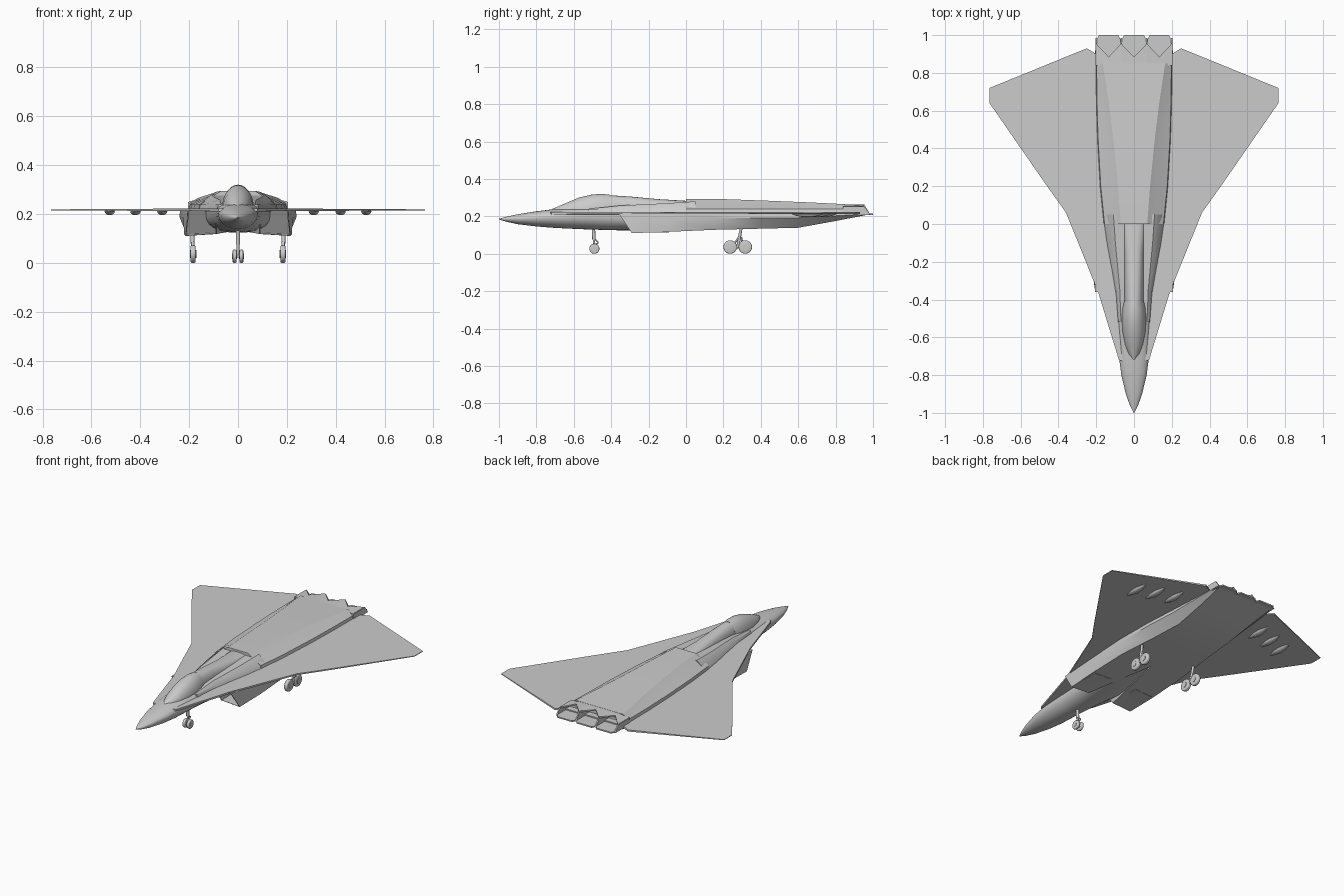
import bpy, bmesh, math
from mathutils import Vector

if "Cube" in bpy.data.objects:
    bpy.data.objects.remove(bpy.data.objects["Cube"])


def finish(name, bm, angle=30):
    bmesh.ops.remove_doubles(bm, verts=bm.verts, dist=1e-5)
    bmesh.ops.recalc_face_normals(bm, faces=bm.faces)
    me = bpy.data.meshes.new(name)
    bm.to_mesh(me)
    bm.free()
    ob = bpy.data.objects.new(name, me)
    bpy.context.collection.objects.link(ob)
    bpy.ops.object.select_all(action='DESELECT')
    ob.select_set(True)
    bpy.context.view_layer.objects.active = ob
    bpy.ops.object.shade_smooth_by_angle(angle=math.radians(angle))
    return ob


def loft(name, rings, angle=30, recess=None):
    """Skin closed rings of points; recess hollows the first end."""
    bm = bmesh.new()
    vs = [[bm.verts.new(p) for p in r] for r in rings]
    n = len(vs[0])
    for a, b in zip(vs, vs[1:]):
        for i in range(n):
            bm.faces.new((a[i], a[(i + 1) % n], b[(i + 1) % n], b[i]))
    front = bm.faces.new(vs[0])
    bm.faces.new(vs[-1])
    if recess:
        bmesh.ops.recalc_face_normals(bm, faces=bm.faces)
        bmesh.ops.inset_region(bm, faces=[front], thickness=0.005)
        ext = bmesh.ops.extrude_face_region(bm, geom=[front])
        bmesh.ops.translate(bm, vec=(0, recess, 0),
                            verts=[v for v in ext['geom'] if isinstance(v, bmesh.types.BMVert)])
        if front.is_valid:
            bm.faces.remove(front)
    return finish(name, bm, angle)


def oval(y, w, zt, zb, zc, e=1.0, n=32):
    """Superellipse section with its widest point at height zc."""
    pts = []
    for i in range(n):
        a = 2 * math.pi * i / n
        c, s = math.cos(a), math.sin(a)
        h = zt - zc if s > 0 else zc - zb
        pts.append((w * math.copysign(abs(c) ** e, c), y,
                    zc + h * math.copysign(abs(s) ** e, s)))
    return pts


def mirrored(y, half):
    return [(x, y, z) for x, z in half] + [(-x, y, z) for x, z in reversed(half)]


def prism(name, pts, lo, hi):
    """Plan outline extruded between heights given as functions of (x, y)."""
    return loft(name, [[(x, y, lo(x, y)) for x, y in pts],
                       [(x, y, hi(x, y)) for x, y in pts]], 20)


def rod(name, a, b, r, n=12, bevel=0.0):
    a, b = Vector(a), Vector(b)
    bm = bmesh.new()
    bmesh.ops.create_cone(bm, cap_ends=True, segments=n, radius1=r, radius2=r,
                          depth=(b - a).length)
    if bevel:
        rims = [e for e in bm.edges if any(len(f.verts) > 4 for f in e.link_faces)]
        bmesh.ops.bevel(bm, geom=rims, offset=bevel, segments=3, profile=0.5, affect='EDGES')
    q = (b - a).to_track_quat('Z', 'Y')
    for v in bm.verts:
        v.co = q @ v.co + (a + b) / 2
    return finish(name, bm, 40)


def wheel(name, x, y, r, w):
    rod(name + "_tyre", (x - w / 2, y, r), (x + w / 2, y, r), r, 28, w * 0.3)
    rod(name + "_hub", (x - w * .6, y, r), (x + w * .6, y, r), r * 0.45, 16)


# Nose and central fuselage
loft("fuselage", [oval(*s) for s in [
    (-1.0, .002, .187, .183, .185), (-.96, .022, .198, .171, .186),
    (-.9, .043, .211, .158, .189), (-.8, .067, .227, .146, .194),
    (-.7, .08, .239, .138, .199), (-.55, .086, .25, .131, .205),
    (-.4, .093, .255, .126, .21, .9), (-.2, .125, .262, .123, .212, .8),
    (.1, .165, .262, .135, .214, .7), (.4, .19, .26, .15, .214, .65),
    (.65, .2, .25, .17, .214, .6), (.86, .202, .24, .2, .214, .6)]])

# Canopy bubble and dorsal spine
loft("canopy", [oval(*s) for s in [
    (-.72, .004, .238, .22, .225), (-.69, .03, .25, .215, .225), (-.64, .048, .272, .21, .225),
    (-.57, .061, .301, .21, .225), (-.5, .065, .317, .21, .225), (-.45, .063, .32, .21, .225),
    (-.41, .055, .316, .21, .225)]])
loft("dorsal_spine", [oval(*s) for s in [
    (-.43, .05, .314, .21, .23, .85), (-.3, .052, .306, .21, .23, .8),
    (-.15, .053, .292, .21, .23, .75), (0, .065, .283, .21, .23, .65),
    (.02, .065, .282, .21, .23, .65)]])

# Shoulders running back from the cockpit, then the raised engine deck
for sx, side in ((1, "right"), (-1, "left")):
    loft(side + "_shoulder", [[(sx * x, y, z) for x, y, z in
         [(a, y, .21), (a, y, zt), ((a + b) / 2, y, zt), (b - .008, y, .238), (b, y, .21)]]
         for y, a, b, zt in [(-.52, .05, .088, .24), (-.35, .05, .1, .258),
                             (-.1, .05, .147, .27), (.05, .05, .168, .28)]], 35)
loft("engine_deck", [mirrored(y, [(w, .21), (w - .006, .24), (t + .02, zt - .013), (t, zt)])
     for y, w, t, zt in [(0, .162, .07, .294), (.2, .182, .085, .292), (.45, .196, .11, .283),
                         (.65, .202, .135, .275), (.85, .204, .165, .265)]], 25)

# Delta wing, thinning towards the tips
edge = [(0, -.74), (.08, -.72), (.19, -.36), (.36, .06), (.46, .2), (.765, .64),
        (.765, .72), (.25, .93), (.2, .9), (0, .9)]
for sx, side in ((1, "right"), (-1, "left")):
    half = lambda x: .0065 - .006 * abs(x)
    prism(side + "_wing", [(sx * x, y) for x, y in edge],
          lambda x, y: .217 - half(x), lambda x, y: .217 + half(x))

# Box intakes flowing into the flat belly
for sx, side in ((1, "right"), (-1, "left")):
    rings = []
    for y0, y1, xi, xt, xb, zb in [(-.36, -.29, .088, .205, .215, .11), (-.1, -.1, .05, .222, .22, .117),
                                   (.15, .15, 0, .237, .215, .128), (.4, .4, 0, .235, .19, .134),
                                   (.6, .6, 0, .222, .175, .139), (.8, .8, 0, .21, .18, .175),
                                   (.98, .98, 0, .198, .19, .21)]:
        ym = y0 + (y1 - y0) * .3
        rings.append([(sx * xi, y0, .215), (sx * xt, y0, .215), (sx * (xt + .003), ym, .215 - (.215 - zb) * .3),
                      (sx * xb, y1, zb), (sx * xi, y1, zb + (.008 if y1 < 0 else 0))])
    loft(side + "_intake", rings, 25, recess=.2)

# Three exhausts: notched roofs, floor tongues and dividing walls
for i, (a, b) in enumerate([(-.2, -.068), (-.068, .068), (.068, .2)]):
    m = (a + b) / 2
    drop = lambda x: .012 if abs(x) > .19 else 0
    prism(f"exhaust_roof_{i}", [(a, .84), (m, .84), (b, .84), (b, .955), (m, .885), (a, .955)],
          lambda x, y: .256 - drop(x), lambda x, y: .264 - drop(x))
    prism(f"exhaust_floor_{i}", [(a, .84), (b, .84), (b, .97), (b - .015, 1), (a + .015, 1), (a, .97)],
          lambda x, y: .208, lambda x, y: .216)
for i, x in enumerate((-.2, -.068, .068, .2)):
    zt = .26 if abs(x) < .1 else .25
    loft(f"exhaust_wall_{i}", [[(x + d, .84, .21), (x + d, .985, .21), (x + d, .955, zt), (x + d, .84, zt)]
                               for d in (-.004, .004)])

# Flap actuator pods under the wings
for sx in (1, -1):
    for i, (x, y) in enumerate([(.31, .72), (.42, .69), (.525, .65)]):
        loft(f"wing_pod_{i}", [[(sx * x + px, y + dy, pz) for px, _, pz in
             oval(0, r, .21 + r * .4, .212 - r * .8, .21, 1, 16)]
             for dy, r in [(-.085, .002), (-.06, .012), (-.02, .021), (.02, .021), (.06, .011), (.085, .002)]])

# Nose gear with twin wheels
for sx in (1, -1):
    wheel("nose_wheel", sx * .014, -.49, .027, .016)
rod("nose_axle", (-.02, -.49, .027), (.02, -.49, .027), .006)
rod("nose_strut", (0, -.49, .027), (0, -.495, .14), .006)
rod("nose_strut_sleeve", (0, -.492, .075), (0, -.495, .14), .009)
rod("nose_link", (0, -.488, .045), (0, -.468, .06), .004)
rod("nose_link", (0, -.468, .06), (0, -.491, .08), .004)

# Main gear, tandem wheels on each leg
for sx in (1, -1):
    x = sx * .184
    for y in (.236, .317):
        wheel("main_wheel", x, y, .036, .022)
    rod("main_bogie", (x, .236, .036), (x, .317, .036), .007)
    rod("main_strut", (x, .277, .036), (x + sx * .004, .297, .15), .008)
    rod("main_brace", (x, .25, .04), (x + sx * .004, .29, .1), .005)
    rod("main_brace", (x, .305, .04), (x + sx * .004, .295, .09), .005)
